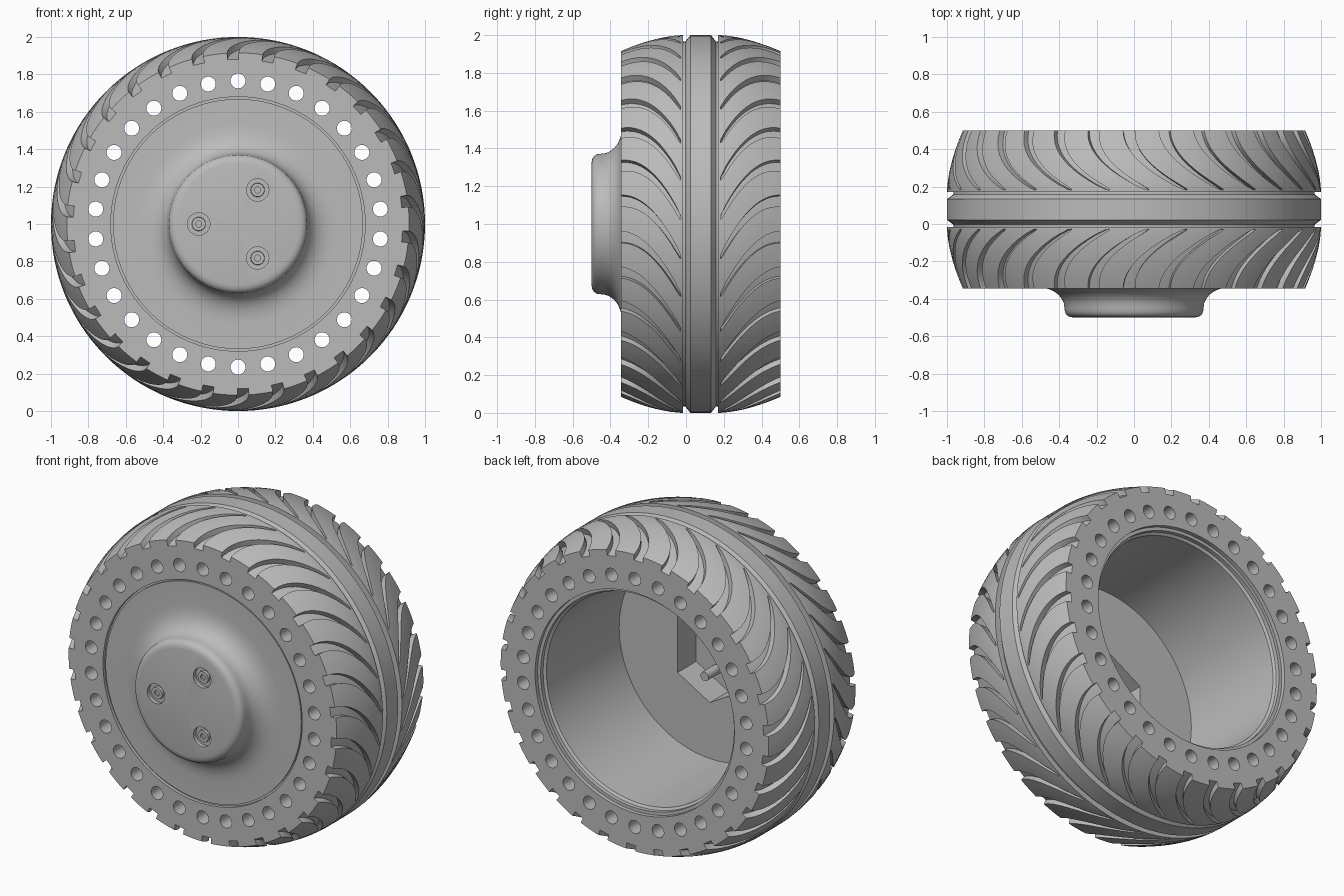
import bpy, bmesh
from math import radians, cos, sin, tau

cube = bpy.data.objects.get("Cube")
if cube:
    bpy.data.objects.remove(cube, do_unlink=True)

PITCH = radians(12)        # one tread block and one hole per pitch
COUNT = 30
MID = 0.0775               # middle of the tyre along the axle
EDGE, RIM = 0.0925, 0.4225  # inner and outer edge of the tread, from MID
DEPTH = 0.035

grey = bpy.data.materials.new("grey")
grey.use_nodes = True
grey.diffuse_color = (0.5, 0.5, 0.5, 1)
grey.node_tree.nodes["Principled BSDF"].inputs["Base Color"].default_value = (0.5, 0.5, 0.5, 1)


def ring(n, start=0.0):
    return [start + tau * i / n for i in range(n)]


def revolve(bm, profile, angles, centre=(0, 1), closed=False):
    """Turn (radius, y) points about a line along y."""
    rows = [[bm.verts.new((centre[0] + r * cos(a), y, centre[1] + r * sin(a)))
             for a in angles] for r, y in profile]
    pairs = list(zip(rows, rows[1:]))
    if closed:
        pairs.append((rows[-1], rows[0]))
    n = len(angles)
    for a, b in pairs:
        for i in range(n):
            j = (i + 1) % n
            bm.faces.new((a[i], a[j], b[j], b[i]))


def finish(name, bm, merge=True):
    if merge:
        bmesh.ops.remove_doubles(bm, verts=bm.verts, dist=1e-5)
    bmesh.ops.recalc_face_normals(bm, faces=bm.faces)
    mesh = bpy.data.meshes.new(name)
    bm.to_mesh(mesh)
    bm.free()
    mesh.materials.append(grey)
    obj = bpy.data.objects.new(name, mesh)
    bpy.context.collection.objects.link(obj)
    return obj


def activate(obj):
    bpy.ops.object.select_all(action='DESELECT')
    obj.select_set(True)
    bpy.context.view_layer.objects.active = obj


def cut(obj, cutter):
    cutter.hide_render = True
    mod = obj.modifiers.new("cut", 'BOOLEAN')
    mod.operation = 'DIFFERENCE'
    mod.solver = 'EXACT'
    mod.object = cutter
    activate(obj)
    bpy.ops.object.modifier_apply(modifier=mod.name)
    bpy.data.objects.remove(cutter, do_unlink=True)


def smooth(obj):
    activate(obj)
    bpy.ops.object.shade_smooth_by_angle(angle=radians(30))


def crown(w):
    """Tread radius at a distance w from the middle of the tyre."""
    t = max(0.0, (w - EDGE) / (RIM - EDGE))
    return 1 - 0.085 * t ** 1.7


# Tyre body: centre rib, groove floors, side walls and stepped barrel
half = [(1.0, 0.055), (0.967, 0.08)]
half += [(crown(w) - DEPTH, w) for w in
         [EDGE + (RIM - EDGE) * i / 10 for i in range(11)]]
outer = [(r, MID - w) for r, w in reversed(half)] + [(r, MID + w) for r, w in half]
inner = [(0.68, 0.5), (0.68, 0.475), (0.66, 0.475), (0.66, 0.45), (0.645, 0.44),
         (0.645, -0.325), (0.68, -0.325), (0.68, -0.345)]
bm = bmesh.new()
revolve(bm, outer + inner, ring(120), closed=True)
tyre = finish("tyre_body", bm)

# Ring of holes right through the tyre
bm = bmesh.new()
for a in ring(COUNT, PITCH / 2):
    c = (0.765 * cos(a), 1 + 0.765 * sin(a))
    revolve(bm, [(0, -0.6), (0.04, -0.6), (0.04, 0.6), (0, 0.6)], ring(24), c)
cut(tyre, finish("hole_cutter", bm))
smooth(tyre)


# Curved tread blocks, separated by swept grooves that close near the rib
def tread_block(bm, start, side):
    steps = 12
    tip = EDGE + 0.012
    rows = [(EDGE, 0.0), (tip, 0.0), (tip + 0.003, 1.3)]
    for i in range(1, steps + 1):
        t = i / steps
        rows.append((tip + 0.003 + (RIM - tip - 0.003) * t, 1.9 + 2.0 * t))
    cols = 5
    layers = []
    for layer in range(2):
        grid = []
        for w, gap in rows:
            t = max(0.0, (w - tip) / (RIM - tip))
            first = start + radians(18) * (1 - (1 - t) ** 2) + radians(gap) / 2
            width = PITCH - radians(gap)
            r = crown(w) - layer * (DEPTH + 0.008)
            line = []
            for k in range(cols):
                a = first + width * k / (cols - 1)
                line.append(bm.verts.new((r * cos(a), MID + side * w, 1 + r * sin(a))))
            grid.append(line)
        layers.append(grid)
        for p, q in zip(grid, grid[1:]):
            for k in range(cols - 1):
                bm.faces.new((p[k], p[k + 1], q[k + 1], q[k]))
    top, low = layers
    loops = []
    for g in (top, low):
        loops.append(g[0] + [r[-1] for r in g[1:]] + g[-1][-2::-1]
                     + [r[0] for r in g[-2:0:-1]])
    n = len(loops[0])
    for i in range(n):
        j = (i + 1) % n
        bm.faces.new((loops[0][i], loops[0][j], loops[1][j], loops[1][i]))


for name, side in (("front_tread", -1), ("back_tread", 1)):
    bm = bmesh.new()
    for a in ring(COUNT, radians(1.7)):
        tread_block(bm, a, side)
    smooth(finish(name, bm, merge=False))

# Cover disc with a raised, rounded hub
bm = bmesh.new()
revolve(bm, [(0, -0.5), (0.325, -0.5), (0.345, -0.496), (0.36, -0.487), (0.369, -0.472),
             (0.372, -0.45), (0.375, -0.425), (0.385, -0.402), (0.402, -0.38),
             (0.425, -0.362), (0.455, -0.348), (0.49, -0.34), (0.53, -0.337),
             (0.668, -0.337), (0.668, -0.27), (0, -0.27)], ring(120))
cover = finish("hub_cover", bm)

# Screw recesses in front, clipped triangular pocket behind
screw_spots = [(0.21 * cos(a), 1 + 0.21 * sin(a)) for a in ring(3, radians(60))]
bm = bmesh.new()
for c in screw_spots:
    revolve(bm, [(0, -0.6), (0.06, -0.6), (0.06, -0.475), (0, -0.475)], ring(32), c)
corners = [radians(a + d) for a in (60, 180, 300) for d in (-25, 25)]
revolve(bm, [(0, -0.45), (0.3, -0.45), (0.3, -0.2), (0, -0.2)], corners)
cut(cover, finish("cover_cutter", bm))
smooth(cover)

# Screws with sockets, their shanks standing in the pocket
bm = bmesh.new()
for c in screw_spots:
    revolve(bm, [(0, -0.48), (0.016, -0.48), (0.016, -0.492), (0.036, -0.492),
                 (0.038, -0.47), (0.028, -0.46), (0.028, -0.33), (0, -0.33)], ring(24), c)
smooth(finish("screws", bm))
